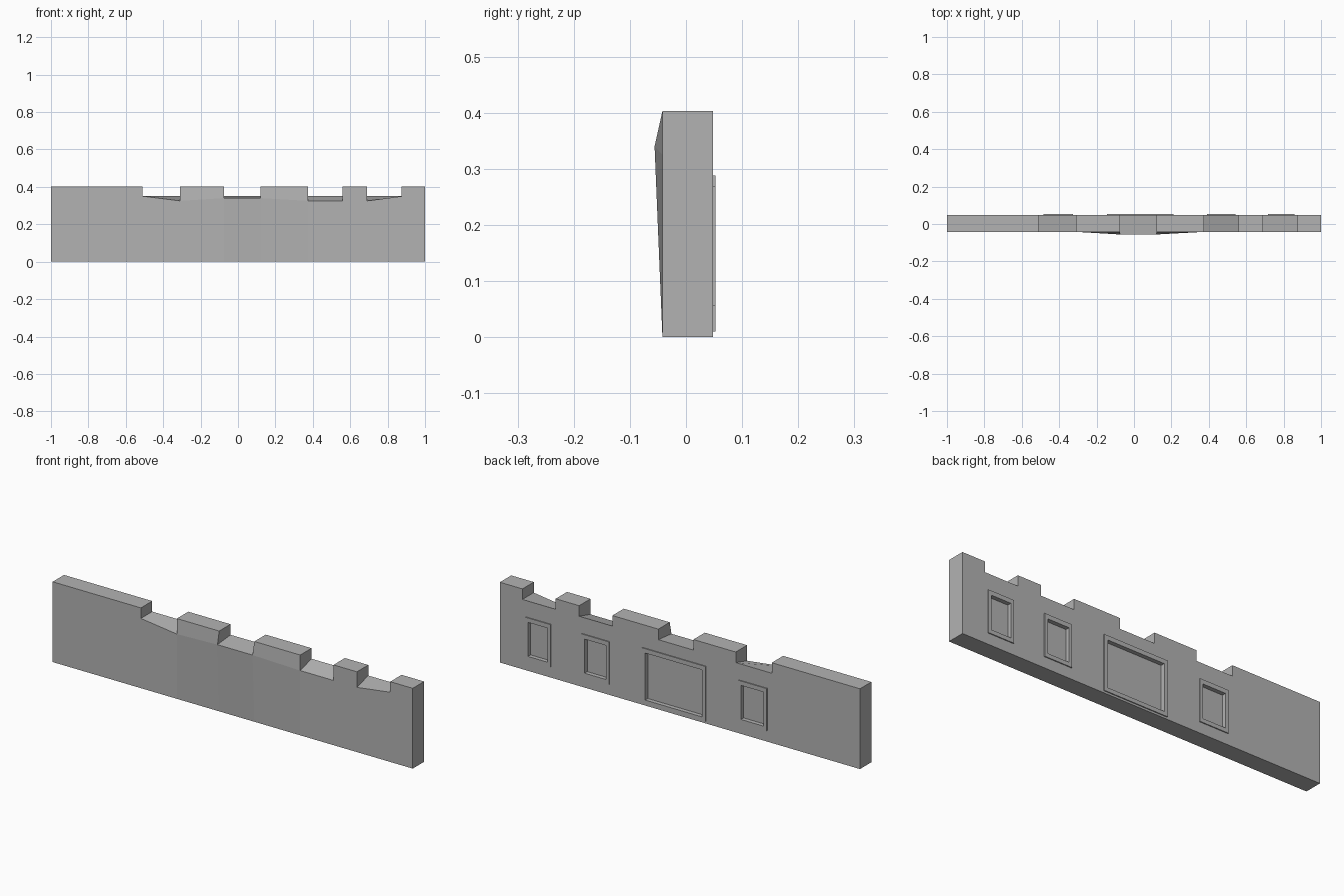
import bpy
import bmesh

cube = bpy.data.objects.get("Cube")
if cube:
    bpy.data.objects.remove(cube, do_unlink=True)

FRONT, BACK, TOP = -0.042, 0.048, 0.403

stone = bpy.data.materials.new("grey stone")
stone.use_nodes = True
stone.diffuse_color = (0.45, 0.45, 0.45, 1)
stone.node_tree.nodes["Principled BSDF"].inputs["Base Color"].default_value = (0.45, 0.45, 0.45, 1)


def add_object(name, bm):
    bmesh.ops.recalc_face_normals(bm, faces=bm.faces)
    mesh = bpy.data.meshes.new(name)
    bm.to_mesh(mesh)
    bm.free()
    mesh.materials.append(stone)
    obj = bpy.data.objects.new(name, mesh)
    bpy.context.collection.objects.link(obj)
    return obj


def add_box(name, x, y, z):
    bm = bmesh.new()
    bmesh.ops.create_cube(bm, size=1)
    for v in bm.verts:
        v.co = [r[0] if c < 0 else r[1] for c, r in zip(v.co, (x, y, z))]
    return add_object(name, bm)


def cut(target, cutter):
    mod = target.modifiers.new("opening", "BOOLEAN")
    mod.operation = "DIFFERENCE"
    mod.solver = "EXACT"
    mod.object = cutter
    bpy.context.view_layer.objects.active = target
    bpy.ops.object.modifier_apply(modifier=mod.name)


# Wall stations: x, front bulge depth, front height of the notch floor
stations = [
    (-1, 0, 0.35), (-0.51, 0, 0.35), (-0.31, 0, 0.325),
    (-0.075, 0.014, 0.34), (0.12, 0.014, 0.34), (0.375, 0, 0.325),
    (0.56, 0, 0.325), (0.69, 0, 0.325), (0.875, 0, 0.35), (1, 0, 0.35),
]
bm = bmesh.new()
columns = []
for x, bulge, floor in stations:
    front = [(x, FRONT, 0), (x, FRONT - bulge, floor), (x, FRONT, TOP)]
    back = [(x, BACK, 0), (x, BACK, 0.35), (x, BACK, TOP)]
    columns.append([[bm.verts.new(p) for p in side] for side in (front, back)])

# Each span is a low cell; every other span also carries a merlon cell.
# Faces shared by two cells are interior and dropped.
shell = {}
for i, (a, b) in enumerate(zip(columns, columns[1:])):
    for row in range(2 if i % 2 == 0 else 1):
        lo, hi = row, row + 1
        for quad in (
            (a[0][lo], b[0][lo], b[0][hi], a[0][hi]),
            (a[1][lo], b[1][lo], b[1][hi], a[1][hi]),
            (a[0][lo], b[0][lo], b[1][lo], a[1][lo]),
            (a[0][hi], b[0][hi], b[1][hi], a[1][hi]),
            (a[0][lo], a[1][lo], a[1][hi], a[0][hi]),
            (b[0][lo], b[1][lo], b[1][hi], b[0][hi]),
        ):
            key = frozenset(quad)
            if key in shell:
                del shell[key]
            else:
                shell[key] = quad
for quad in shell.values():
    bm.faces.new(quad)
wall = add_object("battlement_wall", bm)

# Framed recesses on the back: x range, z range, side border, top and bottom border
openings = [
    ("left_window", 0.716, 0.858, 0.055, 0.268, 0.017),
    ("middle_window", 0.39, 0.543, 0.055, 0.268, 0.017),
    ("doorway", -0.145, 0.21, 0.01, 0.288, 0.02),
    ("right_window", -0.485, -0.325, 0.055, 0.268, 0.017),
]
for name, x0, x1, z0, z1, rim in openings:
    frame = add_box(name + "_frame", (x0, x1), (BACK - 0.001, BACK + 0.005), (z0, z1))
    cutter = add_box(name + "_cutter", (x0 + rim, x1 - rim), (0.032, 0.1), (z0 + 0.02, z1 - 0.022))
    cut(wall, cutter)
    cut(frame, cutter)
    bpy.data.objects.remove(cutter, do_unlink=True)
